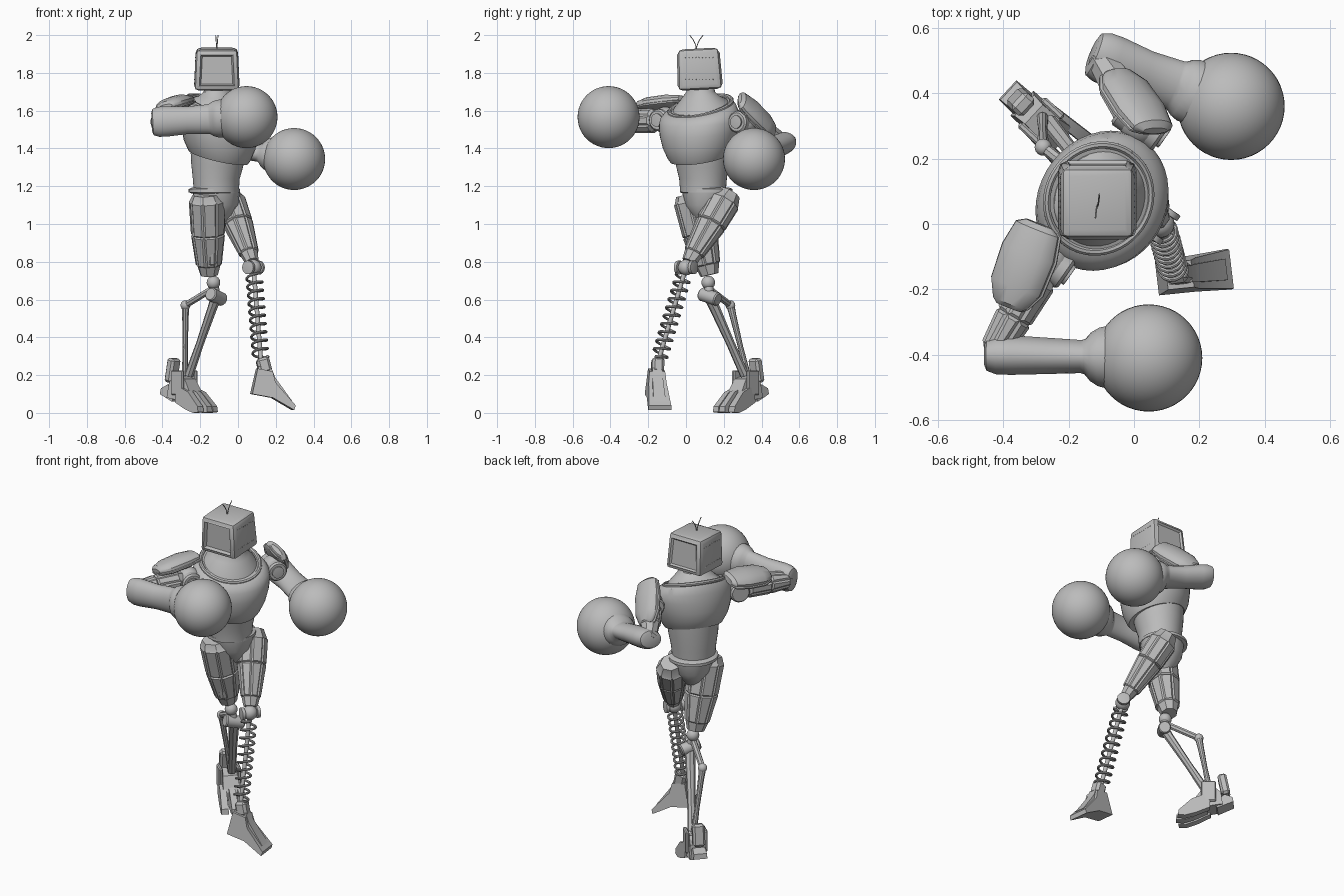
import bpy, bmesh, math
from mathutils import Vector as V, Matrix

old = bpy.data.objects.get("Cube")
if old:
    bpy.data.objects.remove(old, do_unlink=True)

grey = bpy.data.materials.new("plain grey")
grey.use_nodes = True
grey.diffuse_color = (0.5, 0.5, 0.5, 1)
grey.node_tree.nodes["Principled BSDF"].inputs["Base Color"].default_value = (0.5, 0.5, 0.5, 1)

UP = V((0, 0, 1))
SIDE = V((0.57, 0.82, 0)).normalized()    # towards the left shoulder
FRONT = V((0.82, -0.57, 0)).normalized()  # where the chest points
parts = []


def finish(name, bm):
    bmesh.ops.recalc_face_normals(bm, faces=bm.faces)
    me = bpy.data.meshes.new(name)
    bm.to_mesh(me)
    bm.free()
    me.materials.append(grey)
    ob = bpy.data.objects.new(name, me)
    bpy.context.collection.objects.link(ob)
    parts.append(ob)
    return ob


def axes(d, ref):
    d = d.normalized()
    x = (ref - d * ref.dot(d)).normalized()
    return x, d.cross(x), d


def loft(name, rings, panel=0):
    bm = bmesh.new()
    rows = [[bm.verts.new(p) for p in r] for r in rings]
    n = len(rows[0])
    sides = []
    for a, b in zip(rows, rows[1:]):
        for i in range(n):
            j = (i + 1) % n
            sides.append(bm.faces.new((a[i], a[j], b[j], b[i])))
    bm.faces.new(rows[0][::-1])
    bm.faces.new(rows[-1])
    bmesh.ops.recalc_face_normals(bm, faces=bm.faces)
    if panel:
        big = [f for f in sides if f.calc_area() > 0.004]
        bmesh.ops.inset_individual(bm, faces=big, thickness=panel, depth=0.008)
    return finish(name, bm)


def ring(c, x, y, rx, ry, n):
    turn = [math.tau * (i + 0.5) / n for i in range(n)]
    return [c + x * rx * math.cos(t) + y * ry * math.sin(t) for t in turn]


def limb(name, a, b, prof, ref=UP, n=24, panel=0):
    a, b = V(a), V(b)
    x, y, d = axes(b - a, ref)
    return loft(name, [ring(a + (b - a) * t, x, y, rx, ry, n) for t, rx, ry in prof], panel)


def rod(name, a, b, r, n=16, ref=V((0.3, 0.5, 0.2))):
    return limb(name, a, b, [(0, r * 0.85, r * 0.85), (0.06, r, r), (0.94, r, r), (1, r * 0.85, r * 0.85)], ref, n)


def tube(name, pts, r, ref, n=8):
    rings = []
    for i, p in enumerate(pts):
        x, y, d = axes(pts[min(i + 1, len(pts) - 1)] - pts[max(i - 1, 0)], ref)
        rings.append(ring(p, x, y, r, r, n))
    return loft(name, rings)


def ball(name, c, r, seg=24):
    bm = bmesh.new()
    bmesh.ops.create_uvsphere(bm, u_segments=seg, v_segments=seg // 2, radius=r, matrix=Matrix.Translation(c))
    return finish(name, bm)


def box(name, c, size, d=UP, ref=V((1, 0, 0)), bevel=0.006):
    bm = bmesh.new()
    m = Matrix(axes(V(d), V(ref))).transposed().to_4x4()
    bmesh.ops.create_cube(bm, size=1, matrix=Matrix.Translation(c) @ m @ Matrix.Diagonal((*size, 1)))
    bmesh.ops.bevel(bm, geom=bm.edges[:], offset=bevel, segments=1, affect='EDGES')
    return finish(name, bm)


def wedge(name, origin, d, outline, half_low, half_high):
    """Side outline (along, height) given width, narrower towards the top."""
    side = UP.cross(d).normalized()
    top = max(z for s, z in outline)
    rows = []
    for sign in (-1, 1):
        rows.append([V(origin) + d * s + UP * z + side * sign * (half_low + (half_high - half_low) * z / top)
                     for s, z in outline])
    return loft(name, rows)


def trunk(name, mid, prof, n=40):
    """Stacked rings: height, half width, half depth, forward shift, tilt."""
    rings = []
    for z, w, dp, fwd, tilt in prof:
        c = V((*mid, z)) + FRONT * fwd
        rings.append(ring(c, SIDE, FRONT - UP * tilt, w, dp, n))
    return loft(name, rings)


# Torso
trunk("chest", (-0.108, 0.078), [
    (1.36, 0.14, 0.135, 0.005, 0.28), (1.355, 0.162, 0.156, 0.005, 0.28), (1.375, 0.175, 0.168, 0.008, 0.26),
    (1.42, 0.198, 0.186, 0.012, 0.18), (1.48, 0.215, 0.195, 0.015, 0.12), (1.54, 0.224, 0.193, 0.012, 0.12),
    (1.58, 0.218, 0.182, 0.008, 0.2), (1.61, 0.195, 0.168, 0.004, 0.3), (1.625, 0.165, 0.152, 0, 0.36)])
trunk("neck", (-0.108, 0.078), [
    (1.6, 0.16, 0.148, 0, 0.36), (1.635, 0.145, 0.13, 0, 0.3), (1.67, 0.105, 0.095, 0, 0.12),
    (1.70, 0.078, 0.072, 0, 0), (1.74, 0.07, 0.067, 0, 0)])
collar = [V((-0.108, 0.078, 1.622)) + SIDE * 0.168 * math.cos(t) + (FRONT - UP * 0.38) * 0.155 * math.sin(t)
          for t in [math.tau * i / 48 for i in range(49)]]
tube("collar_ring", collar, 0.012, UP)
trunk("abdomen", (-0.115, 0.09), [
    (1.17, 0.122, 0.118, 0, 0), (1.24, 0.128, 0.123, 0, 0), (1.31, 0.14, 0.136, 0.005, 0.1),
    (1.38, 0.148, 0.142, 0.008, 0.26)])
trunk("belt", (-0.125, 0.108), [
    (1.162, 0.128, 0.12, 0, 0), (1.168, 0.142, 0.134, 0, 0), (1.185, 0.142, 0.134, 0, 0), (1.192, 0.125, 0.12, 0, 0)])
trunk("pelvis", (-0.115, 0.108), [
    (1.0, 0.03, 0.045, 0, 0), (1.05, 0.07, 0.09, 0, 0), (1.1, 0.115, 0.115, 0, 0), (1.17, 0.13, 0.124, 0, 0)], 16)

# Screen head: chamfered box with recessed front and back, raised side panels
bm = bmesh.new()
bmesh.ops.create_cube(bm, size=1)
for v in bm.verts:
    k = 0.92 if v.co.z > 0 else 1
    v.co = V((v.co.x * 0.236 * k, v.co.y * 0.23 * k, v.co.z * 0.212))
bmesh.ops.bevel(bm, geom=bm.edges[:], offset=0.016, segments=2, affect='EDGES', profile=0.5)
for f in sorted(bm.faces, key=lambda f: -f.calc_area())[:6]:
    front, back = f.normal.y < -0.9, f.normal.y > 0.9
    bmesh.ops.inset_individual(bm, faces=[f], thickness=0.012, depth=0.006 if front or back else 0.003)
    if front or back:
        bmesh.ops.inset_individual(bm, faces=[f], thickness=0.012, depth=-0.018 if front else -0.01)
head_at = V((-0.112, 0.07, 1.82))
bmesh.ops.transform(bm, matrix=Matrix.Translation(head_at) @ Matrix.Rotation(math.radians(3), 4, 'X'), verts=bm.verts)
head = finish("screen_head", bm)
for s in (-1, 1):
    for i in range(9):
        for h in (-0.055, 0.062):
            ball("head_rivet", head_at + V((s * (0.115 - h * 0.045), (i - 4) * 0.018, h)), 0.0035, 8)
    bend = [head_at + V((0.006 * s * t, -0.015 + s * 0.036 * t * t, 0.1 + 0.08 * t)) for t in (0, 0.25, 0.5, 0.75, 1)]
    tube("antenna", bend, 0.0025, V((1, 0, 0)))

# Arms: the same builder for both sides
forearm = [(-0.045, 0.05, 0.035), (-0.03, 0.07, 0.05), (0.03, 0.08, 0.06), (0.12, 0.081, 0.061), (0.35, 0.073, 0.056),
           (0.57, 0.079, 0.051), (0.595, 0.081, 0.055), (0.63, 0.092, 0.075), (0.68, 0.1, 0.09), (0.78, 0.102, 0.102)]
shell = [(0, 0.012, 0.045), (0.06, 0.03, 0.072), (0.35, 0.043, 0.087), (0.75, 0.041, 0.083),
         (0.95, 0.028, 0.056), (1, 0.012, 0.04)]


def arm(tag, shoulder, elbow, fist, plate_a, plate_b, out, roll):
    shoulder, elbow, fist, out = V(shoulder), V(elbow), V(fist), V(out).normalized()
    ball(tag + "_shoulder_ball", shoulder, 0.07)
    rod(tag + "_shoulder_hub", shoulder - FRONT * 0.08, shoulder + FRONT * 0.075, 0.058, 24)
    rod(tag + "_shoulder_cap", shoulder + FRONT * 0.07, shoulder + FRONT * 0.085, 0.035, 20)
    limb(tag + "_upper_arm", shoulder, elbow, [
        (0, 0.045, 0.045), (0.2, 0.062, 0.062), (0.6, 0.06, 0.055), (0.95, 0.045, 0.042), (1.0, 0.03, 0.03)], UP, 8, 0.012)
    limb(tag + "_forearm", elbow, fist, forearm, V(roll))
    ball(tag + "_fist", fist, 0.164, 48)
    limb(tag + "_shoulder_plate", plate_a, plate_b, shell, out, 16)
    limb(tag + "_shoulder_plate_rim", V(plate_a) - out * 0.016, V(plate_b) - out * 0.016,
         [(t, rx * 0.5, ry * 1.07) for t, rx, ry in shell], out, 16)


arm("right", (-0.265, -0.11, 1.55), (-0.435, -0.4, 1.54), (0.045, -0.41, 1.566),
    (-0.29, 0, 1.65), (-0.385, -0.255, 1.62), (-0.25, 0, 1), UP)
arm("left", (0.025, 0.31, 1.54), (-0.11, 0.515, 1.43), (0.297, 0.36, 1.344),
    (0.065, 0.285, 1.665), (-0.055, 0.465, 1.49), (0.5, 0.42, 0.75), (0.35, 0.9, 0.25))

# Thighs with raised panels
limb("left_thigh", (-0.06, 0.228, 1.165), (0.075, 0.015, 0.8), [
    (0, 0.055, 0.065), (0.12, 0.077, 0.085), (0.45, 0.072, 0.08), (0.88, 0.046, 0.053), (1, 0.035, 0.04)], FRONT, 8, 0.01)
limb("right_thigh", (-0.165, 0.025, 1.16), (-0.153, 0.125, 0.73), [
    (0, 0.07, 0.085), (0.08, 0.09, 0.098), (0.5, 0.083, 0.092), (0.88, 0.062, 0.066), (1, 0.046, 0.05)], FRONT, 8, 0.01)
box("thigh_pouch", (-0.13, 0.065, 0.835), (0.085, 0.05, 0.11), (0.01, -0.1, 0.43), SIDE, 0.014)
box("left_hip_plate", (-0.01, 0.17, 1.11), (0.03, 0.1, 0.1), (-0.135, 0.205, 0.36), FRONT, 0.012)

# Spring shin
knee, ankle = V((0.082, 0.0, 0.77)), V((0.122, -0.148, 0.27))
ball("left_knee_ball", knee, 0.042)
for s in (-1, 1):
    rod("left_knee_disc", knee + SIDE * s * 0.035, knee + SIDE * s * 0.055, 0.036, 20)
rod("spring_core", knee, ankle, 0.012)
x, y, d = axes(ankle - knee, FRONT)
turns, steps = 10, 16
coil = []
for i in range(turns * steps + 1):
    t = math.tau * i / steps
    coil.append(knee.lerp(ankle, 0.08 + 0.88 * i / (turns * steps)) + (x * math.cos(t) + y * math.sin(t)) * 0.041)
tube("shin_spring", coil, 0.007, d)

# Left foot, resting on its toe
toe_dir = V((0.99, 0.12, 0)).normalized()
wedge("left_foot", (0.07, -0.165, 0), toe_dir, [
    (0, 0.1), (0.11, 0.08), (0.222, 0.015), (0.23, 0.04), (0.125, 0.16), (0.11, 0.22), (0.03, 0.235)], 0.064, 0.04)
wedge("left_foot_ridge", (0.075, -0.164, 0.012), toe_dir, [
    (0.02, 0.1), (0.17, 0.06), (0.21, 0.05), (0.12, 0.175), (0.1, 0.225), (0.03, 0.235)], 0.035, 0.025)
box("left_ankle", (0.137, -0.15, 0.25), (0.07, 0.065, 0.085), (-0.25, 0.05, 1), toe_dir, 0.014)

# Strut shin
knee = V((-0.13, 0.118, 0.69))
hinge, back, ankle = V((-0.115, 0.125, 0.615)), V((-0.278, 0.235, 0.57)), V((-0.28, 0.325, 0.2))
ball("right_knee_ball", knee, 0.036)
rod("right_knee_neck", knee, hinge, 0.024)
rod("right_knee_hinge", hinge - SIDE * 0.055 + UP * 0.015, hinge + SIDE * 0.055 - UP * 0.015, 0.036, 20)
rod("knee_link", knee - UP * 0.03, back, 0.018, 8)
ball("rear_joint", back, 0.026)
limb("rear_strut", back, ankle, [(0, 0.022, 0.022), (0.15, 0.018, 0.018), (0.6, 0.014, 0.014), (1, 0.018, 0.018)], FRONT, 10)
limb("front_strut", hinge, ankle + FRONT * 0.025, [
    (0, 0.028, 0.032), (0.15, 0.024, 0.03), (0.6, 0.02, 0.024), (1, 0.024, 0.026)], FRONT, 8)

# Right foot with three toes, heel and ankle guards
foot_dir = V((0.735, -0.68, 0)).normalized()
foot_side = UP.cross(foot_dir)
heel = V((-0.365, 0.39, 0))
wedge("right_foot", heel, foot_dir, [
    (0.03, 0.08), (0.16, 0.06), (0.2, 0.05), (0.2, 0.1), (0.15, 0.18), (0.08, 0.2), (0.04, 0.16)], 0.06, 0.04)
for s in (-1, 0, 1):
    spread = (foot_dir + foot_side * s * 0.08).normalized()
    wedge("right_toe", heel + foot_dir * (0.115 - abs(s) * 0.012) + foot_side * s * 0.043, spread, [
        (0, 0.055), (0.08, 0.018), (0.14, 0), (0.18, 0.004), (0.175, 0.035), (0.1, 0.11), (0, 0.15)], 0.021, 0.017)
wedge("right_heel", heel, foot_dir, [
    (-0.03, 0.1), (0.06, 0.06), (0.08, 0.1), (0.02, 0.15), (-0.025, 0.13)], 0.05, 0.035)
for s in (-1, 1):
    box("ankle_guard", heel + foot_dir * 0.11 + foot_side * s * 0.052 + UP * 0.16, (0.085, 0.022, 0.13), UP, foot_dir)
box("heel_guard", heel + foot_dir * 0.025 + UP * 0.225, (0.05, 0.07, 0.13), UP + foot_dir * 0.2, foot_dir, 0.012)

# Smooth the round parts, keep the hard edges
bpy.ops.object.select_all(action='DESELECT')
for ob in parts:
    ob.select_set(True)
bpy.context.view_layer.objects.active = head
bpy.ops.object.shade_smooth_by_angle(angle=math.radians(32))
